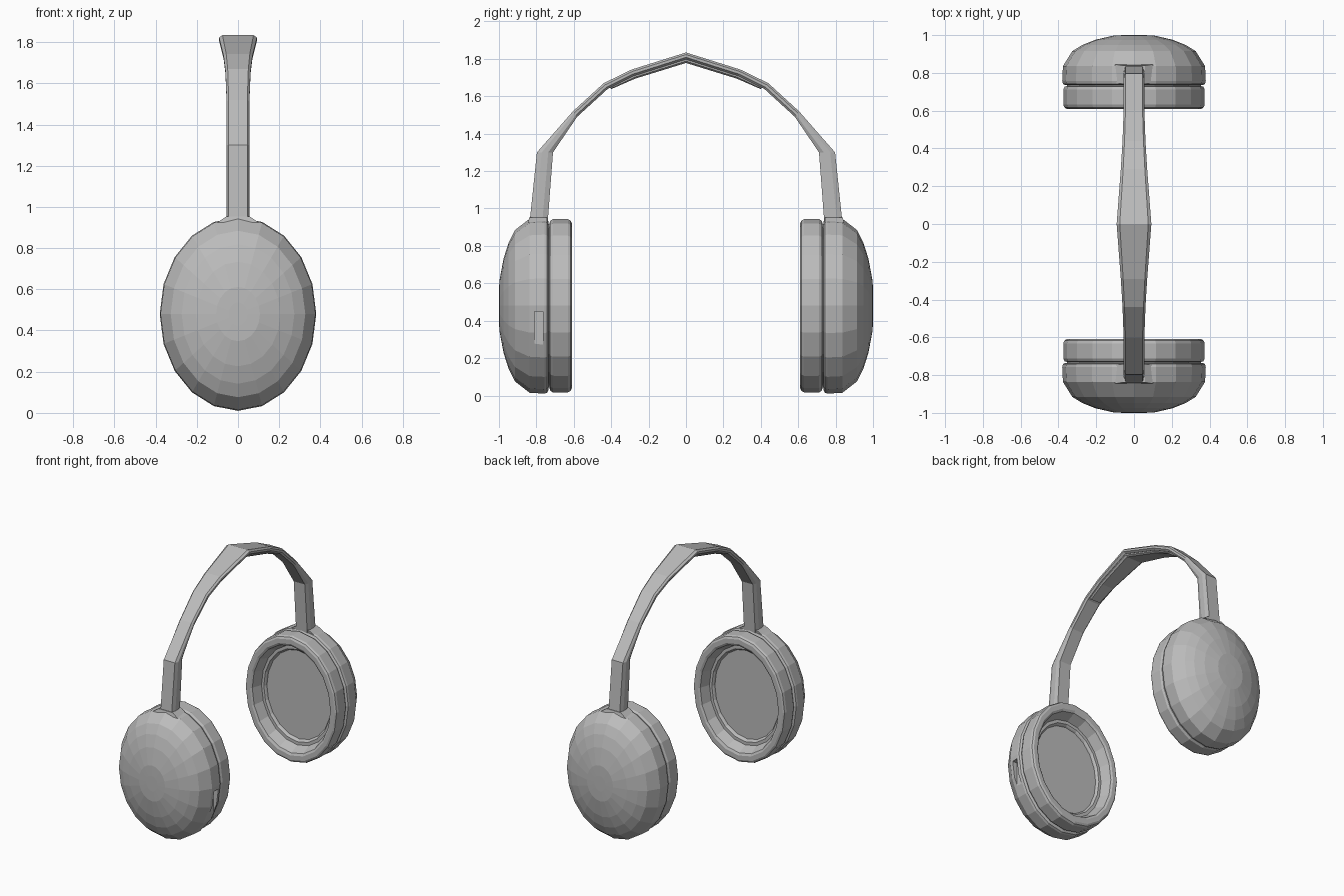
import bpy, bmesh, math
from mathutils import Vector

cube = bpy.data.objects.get("Cube")
if cube:
    bpy.data.objects.remove(cube, do_unlink=True)

grey = bpy.data.materials.new("plain grey")
grey.use_nodes = True
grey.diffuse_color = (0.5, 0.5, 0.5, 1)
grey.node_tree.nodes["Principled BSDF"].inputs["Base Color"].default_value = (0.5, 0.5, 0.5, 1)

SIDES, RX, RZ, CZ = 20, 0.38, 0.47, 0.48


def skin(name, rings):
    """Join rings of points into one closed, flat-shaded solid."""
    bm = bmesh.new()
    loops = [[bm.verts.new(p) for p in ring] for ring in rings]
    n = len(loops[0])
    for a, b in zip(loops, loops[1:]):
        for i in range(n):
            j = (i + 1) % n
            bm.faces.new((a[i], a[j], b[j], b[i]))
    bm.faces.new(loops[0])
    bm.faces.new(loops[-1])
    bmesh.ops.recalc_face_normals(bm, faces=bm.faces)
    mesh = bpy.data.meshes.new(name)
    bm.to_mesh(mesh)
    bm.free()
    mesh.materials.append(grey)
    obj = bpy.data.objects.new(name, mesh)
    bpy.context.collection.objects.link(obj)
    return obj


def oval_lathe(name, profile, side):
    """Turn (radius fraction, distance along y) pairs into an oval solid."""
    rings = []
    for s, y in profile:
        angles = [2 * math.pi * i / SIDES for i in range(SIDES)]
        rings.append([(RX * s * math.sin(a), side * y, CZ + RZ * s * math.cos(a)) for a in angles])
    return skin(name, rings)


def strap(name, stations):
    """Sweep a chamfered bar through (outer y, z, inner y, z, half width)."""
    section = [(-1, .3), (-1, .7), (-.82, 1), (.82, 1), (1, .7), (1, .3), (.82, 0), (-.82, 0)]
    mirrored = [(-oy, oz, -iy, iz, w) for oy, oz, iy, iz, w in reversed(stations[:-1])]
    rings = []
    for oy, oz, iy, iz, w in stations + mirrored:
        inner, outer = Vector((0, iy, iz)), Vector((0, oy, oz))
        rings.append([inner.lerp(outer, t) + Vector((u * w, 0, 0)) for u, t in section])
    return skin(name, rings)


shell_profile = [(.96, .735), (.99, .742), (1, .757), (.99, .836), (.86, .915),
                 (.72, .948), (.54, .975), (.28, .998), (.12, 1)]
cushion_profile = [(.93, .75), (.93, .73), (.965, .727), (.985, .712), (.985, .632),
                   (.97, .617), (.94, .61), (.87, .61), (.835, .618), (.82, .635),
                   (.77, .69), (.72, .69), (.70, .70), (.69, .71)]

# Ear cups: outer shell, hollow cushion and a small collar under the strap
shells = {}
for label, side in (("front", -1), ("back", 1)):
    shells[label] = oval_lathe(label + "_ear_shell", shell_profile, side)
    oval_lathe(label + "_ear_cushion", cushion_profile, side)
    collar = []
    for w, y0, y1, z in ((.1, .745, .845, .925), (.058, .742, .838, .953)):
        collar.append([(-w, side * y0, z), (w, side * y0, z), (w, side * y1, z), (-w, side * y1, z)])
    skin(label + "_strap_collar", collar)

# Recessed slot on the left side of the front shell
cutter = skin("slot_cutter", [[(x, -.81, .225), (x, -.765, .225), (x, -.765, .45), (x, -.81, .45)]
                              for x in (.335, .45)])
cut = shells["front"].modifiers.new("slot", 'BOOLEAN')
cut.operation = 'DIFFERENCE'
cut.solver = 'EXACT'
cut.object = cutter
bpy.context.view_layer.objects.active = shells["front"]
bpy.ops.object.modifier_apply(modifier="slot")
bpy.data.objects.remove(cutter, do_unlink=True)

# Headband with thick stems, widening to the crown
strap("headband", [
    (-.841, .88, -.743, .88, .055),
    (-.797, 1.30, -.711, 1.30, .055),
    (-.604, 1.52, -.582, 1.49, .055),
    (-.44, 1.67, -.42, 1.638, .061),
    (-.29, 1.743, -.28, 1.708, .07),
    (0, 1.834, 0, 1.797, .092),
])

# Padding strip under the crown
strap("headband_padding", [
    (-.41, 1.65, -.40, 1.638, .045),
    (-.28, 1.72, -.272, 1.694, .055),
    (0, 1.81, 0, 1.778, .074),
])
